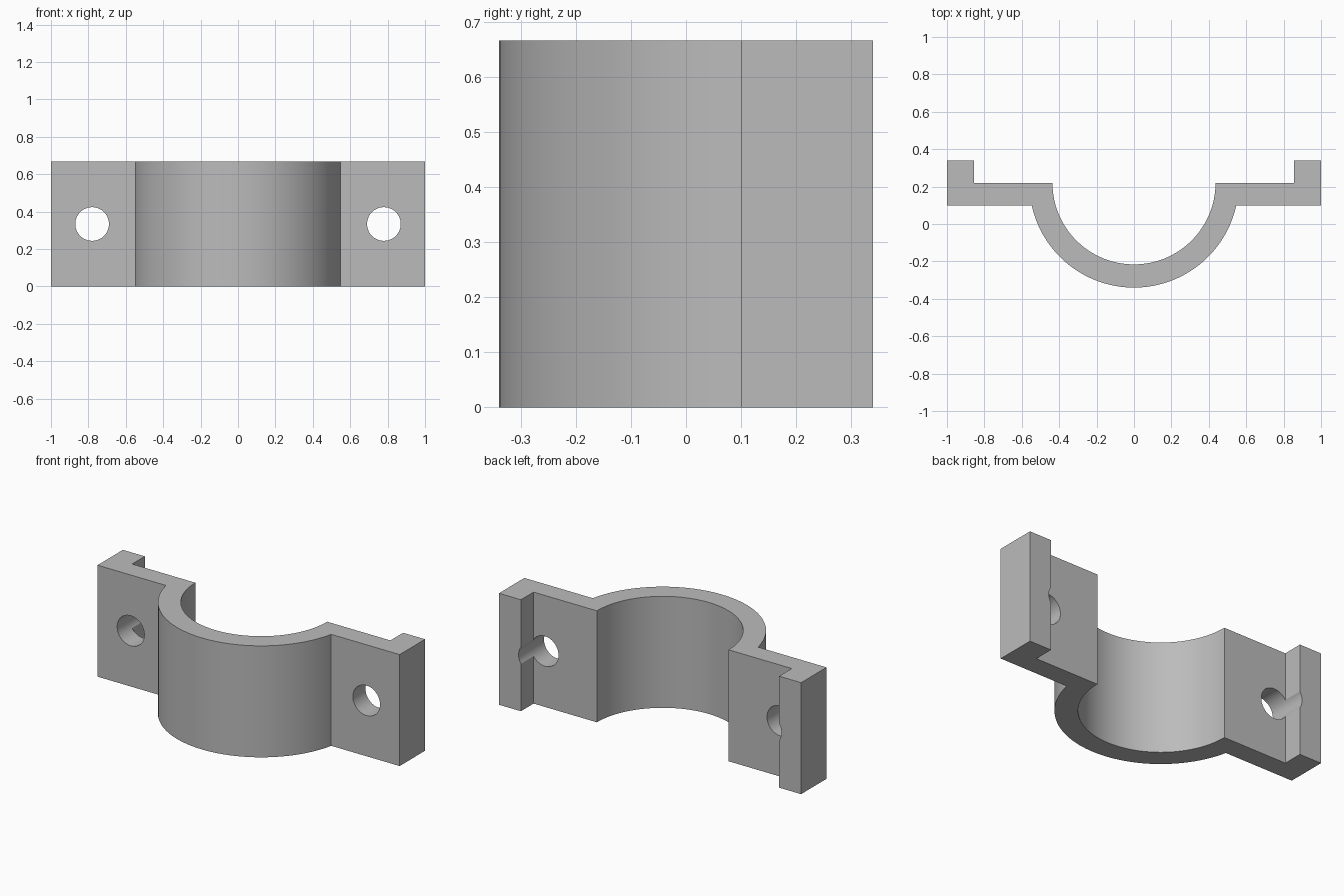
import bpy
import bmesh
from math import cos, sin, pi, asin, radians

cube = bpy.data.objects.get("Cube")
if cube:
    bpy.data.objects.remove(cube, do_unlink=True)

HEIGHT = 0.667
SEAT_Y = 0.22           # back of the flanges and centre of the arc
FRONT_Y = 0.10          # front of the flanges
BACK_Y = 0.34           # back of the end lips
INNER_R, OUTER_R = 0.436, 0.56
LIP_X = 0.855
HOLE_X, HOLE_R = 0.78, 0.09
STEPS = 64

grey = bpy.data.materials.new("plain grey")
grey.use_nodes = True
colour = (0.5, 0.5, 0.5, 1)
grey.diffuse_color = colour
grey.node_tree.nodes["Principled BSDF"].inputs["Base Color"].default_value = colour


def arc(radius, start, end):
    """Points along the saddle arc, from start to end angle."""
    angles = [start + (end - start) * i / STEPS for i in range(STEPS + 1)]
    return [(radius * cos(a), SEAT_Y + radius * sin(a)) for a in angles]


# Clamp outline: outer arc, left flange and lip, inner arc, right flange and lip
dip = asin((SEAT_Y - FRONT_Y) / OUTER_R)
left_end = [(1, FRONT_Y), (1, BACK_Y), (LIP_X, BACK_Y), (LIP_X, SEAT_Y)]
right_end = [(-x, y) for x, y in reversed(left_end)]
outline = (arc(OUTER_R, pi + dip, 2 * pi - dip) + left_end
           + arc(INNER_R, 2 * pi, pi) + right_end)

bm = bmesh.new()
base = bm.faces.new([bm.verts.new((x, y, 0)) for x, y in outline])
top = bmesh.ops.extrude_face_region(bm, geom=[base])["geom"]
bmesh.ops.translate(bm, vec=(0, 0, HEIGHT),
                    verts=[v for v in top if isinstance(v, bmesh.types.BMVert)])
bmesh.ops.recalc_face_normals(bm, faces=bm.faces)
mesh = bpy.data.meshes.new("clamp_half")
bm.to_mesh(mesh)
bm.free()
mesh.materials.append(grey)
clamp = bpy.data.objects.new("clamp_half", mesh)
bpy.context.collection.objects.link(clamp)

# Bolt holes, which also groove the lips
for side, name in ((1, "left"), (-1, "right")):
    bpy.ops.mesh.primitive_cylinder_add(
        vertices=48, radius=HOLE_R, depth=2,
        location=(side * HOLE_X, 0, HEIGHT / 2), rotation=(pi / 2, 0, 0))
    cutter = bpy.context.object
    cutter.name = name + "_hole_cutter"
    cutter.data.materials.append(grey)
    cutter.hide_render = True
    cut = clamp.modifiers.new(name + "_hole", "BOOLEAN")
    cut.operation = "DIFFERENCE"
    cut.solver = "EXACT"
    cut.object = cutter
    bpy.ops.object.select_all(action="DESELECT")
    clamp.select_set(True)
    bpy.context.view_layer.objects.active = clamp
    bpy.ops.object.modifier_apply(modifier=cut.name)
    bpy.data.objects.remove(cutter, do_unlink=True)

bpy.ops.object.shade_smooth_by_angle(angle=radians(30))
